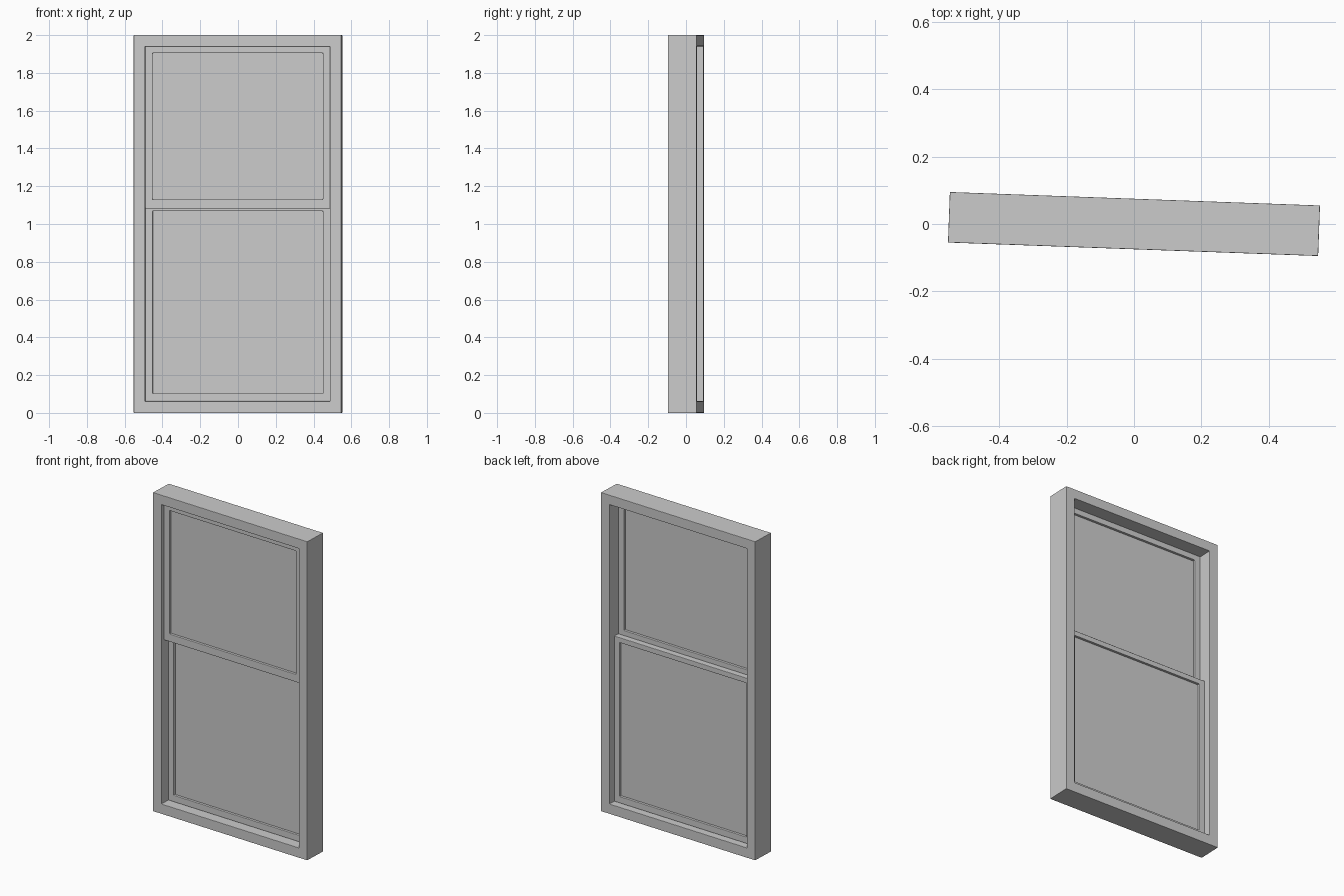
import bpy, bmesh
from math import atan2

if "Cube" in bpy.data.objects:
    bpy.data.objects.remove(bpy.data.objects["Cube"])

TURN = -atan2(0.04, 1.1)  # the whole window is turned slightly about z


def add_object(name, bm, bevel=0.0):
    bmesh.ops.recalc_face_normals(bm, faces=bm.faces)
    mesh = bpy.data.meshes.new(name)
    bm.to_mesh(mesh)
    bm.free()
    ob = bpy.data.objects.new(name, mesh)
    bpy.context.collection.objects.link(ob)
    ob.rotation_euler.z = TURN
    if bevel:
        mod = ob.modifiers.new("soft_edges", 'BEVEL')
        mod.width = bevel
        mod.segments = 2
        mod.limit_method = 'ANGLE'
    return ob


def ring(name, outer, inner, y0, y1, bevel):
    """Rectangular frame; outer and inner are (x0, x1, z0, z1)."""
    bm = bmesh.new()

    def loop(rect, y):
        x0, x1, z0, z1 = rect
        return [bm.verts.new((x, y, z)) for x, z in
                ((x0, z0), (x1, z0), (x1, z1), (x0, z1))]

    loops = [loop(outer, y0), loop(inner, y0), loop(inner, y1), loop(outer, y1)]
    for k in range(4):
        a, b = loops[k], loops[(k + 1) % 4]
        for i in range(4):
            j = (i + 1) % 4
            bm.faces.new((a[i], a[j], b[j], b[i]))
    return add_object(name, bm, bevel)


def pane(name, rect, y, thick):
    x0, x1, z0, z1 = rect
    bm = bmesh.new()
    bmesh.ops.create_cube(bm, size=1)
    for v in bm.verts:
        v.co = ((x0 + x1) / 2 + v.co.x * (x1 - x0), y + v.co.y * thick,
                (z0 + z1) / 2 + v.co.z * (z1 - z0))
    return add_object(name, bm)


# Outer frame
ring("window_frame", (-0.55, 0.55, 0, 2), (-0.49, 0.49, 0.062, 1.94),
     -0.075, 0.075, 0.002)

# Two sliding sashes with glass: name, z range, glass z range, front y
for name, z0, z1, g0, g1, y in (
        ("upper", 1.082, 1.94, 1.13, 1.904, -0.05),
        ("lower", 0.062, 1.10, 0.103, 1.068, -0.01)):
    opening = (-0.451, 0.451, g0, g1)
    ring(name + "_sash", (-0.49, 0.49, z0, z1), opening, y, y + 0.04, 0.003)
    pane(name + "_glass", opening, y + 0.02, 0.01)
